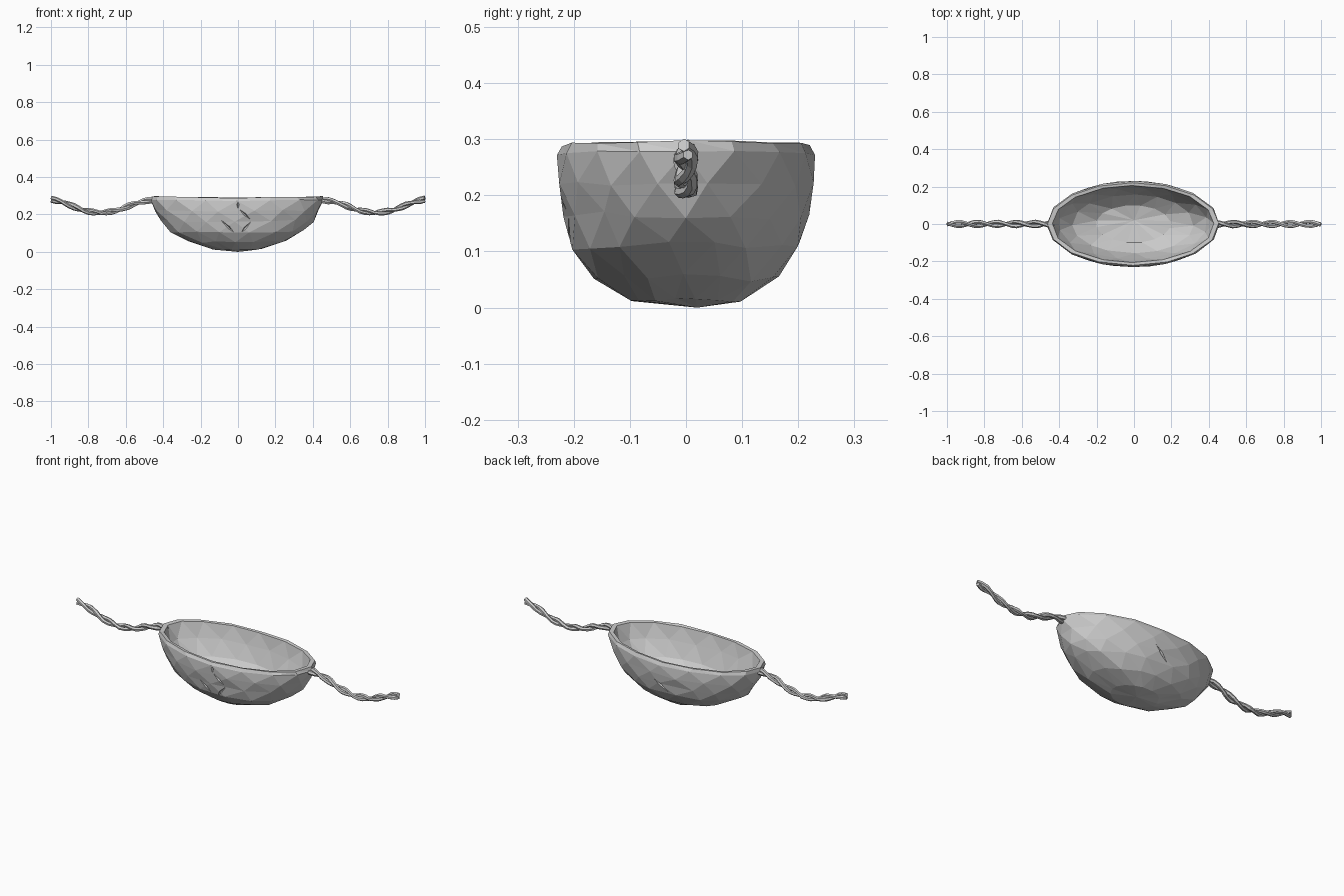
import bpy, bmesh, math, random
from mathutils import Vector

if "Cube" in bpy.data.objects:
    bpy.data.objects.remove(bpy.data.objects["Cube"])

random.seed(7)
SEG = 16


def link(name, data):
    ob = bpy.data.objects.new(name, data)
    bpy.context.collection.objects.link(ob)
    return ob


# Faceted bowl: staggered oval rings outside, over the rim and down the inside
# each ring: half width x, half width y, height, jitter, stagger
RINGS = [(.13, .10, .014, .004, 1), (.262, .165, .053, .007, 0),
         (.362, .207, .110, .007, 1), (.41, .220, .165, .007, 0),
         (.442, .230, .22, .005, 1), (.462, .230, .272, .003, 0),
         (.458, .221, .289, .002, 0), (.432, .206, .287, .002, 0),
         (.398, .188, .215, .004, 1), (.325, .157, .128, .006, 0),
         (.20, .10, .07, .005, 1)]

bm = bmesh.new()


def ring(rx, ry, z, jit, stagger):
    verts = []
    for i in range(SEG):
        a = 2 * math.pi * (i + .5 * stagger) / SEG
        lift = .008 * abs(math.cos(a)) if z > .25 else 0
        r = 1 + random.uniform(-jit, jit)
        a += random.uniform(-jit, jit) * 10
        verts.append(bm.verts.new((rx * r * math.cos(a) - .005, ry * r * math.sin(a),
                                   z + lift + random.uniform(-jit, jit))))
    return verts


def bridge(a, b, stagger):
    for i in range(SEG):
        j = (i + 1) % SEG
        if stagger:
            bm.faces.new((a[i], b[j], b[i]))
            bm.faces.new((a[i], a[j], b[j]))
        else:
            bm.faces.new((a[i], a[j], b[i]))
            bm.faces.new((a[j], b[j], b[i]))


rings = [ring(*p) for p in RINGS]
for k in range(len(rings) - 1):
    bridge(rings[k], rings[k + 1], RINGS[k][4])
for r, z in ((rings[0], 0.0), (rings[-1], .05)):
    c = bm.verts.new((0, .02, z))
    for i in range(SEG):
        bm.faces.new((r[i], r[(i + 1) % SEG], c))
bmesh.ops.recalc_face_normals(bm, faces=bm.faces)
mesh = bpy.data.meshes.new("bowl")
bm.to_mesh(mesh)
bm.free()
bowl = link("bowl", mesh)
bpy.context.view_layer.update()


# Carved scratches: slim tapered wedges cut into the wall
def on_wall(x, z, face):
    """Point on the outer wall and its normal, seen from the front (-1) or back (1)."""
    _, loc, nor, _ = bowl.ray_cast(Vector((x, face, z)), Vector((0, -face, 0)))
    return loc, nor


def wedge(p, q, face):
    a, b = on_wall(*p, face)[0], on_wall(*q, face)[0]
    mid, nor = on_wall((p[0] + q[0]) / 2, (p[1] + q[1]) / 2, face)
    side = (b - a).cross(nor).normalized() * .007
    a, b = a - nor * .003, b - nor * .003
    wb = bmesh.new()
    v = [wb.verts.new(c) for c in (a, b, mid + side, mid - nor * .009,
                                   mid - side, mid + nor * .012)]
    for i in range(4):
        m, n = v[2 + i], v[2 + (i + 1) % 4]
        wb.faces.new((v[0], m, n))
        wb.faces.new((v[1], n, m))
    bmesh.ops.recalc_face_normals(wb, faces=wb.faces)
    me = bpy.data.meshes.new("cutter")
    wb.to_mesh(me)
    wb.free()
    return link("cutter", me)


cutters = [wedge(*s) for s in (((0, .28), (0, .225), -1),
                               ((0, .235), (.075, .165), -1),
                               ((.075, .168), (0, .085), -1),
                               ((-.1, .178), (0, .085), -1),
                               ((.06, .20), (-.05, .115), 1))]
bpy.context.view_layer.objects.active = bowl
for cutter in cutters:
    mod = bowl.modifiers.new("scratch", 'BOOLEAN')
    mod.operation, mod.solver, mod.object = 'DIFFERENCE', 'EXACT', cutter
    bpy.ops.object.modifier_apply(modifier=mod.name)
    bpy.data.objects.remove(cutter)

# Sagging cords of two twisted strands, one at each end
SAG = [(.43, .278), (.50, .272), (.56, .255), (.64, .222), (.73, .208),
       (.82, .219), (.90, .250), (.95, .270), (.998, .281)]


def sag(x):
    for (x0, z0), (x1, z1) in zip(SAG, SAG[1:]):
        if x <= x1 + 1e-6:
            return z0 + (z1 - z0) * (x - x0) / (x1 - x0)
    return SAG[-1][1]


def strand(name, sign, phase):
    cu = bpy.data.curves.new(name, 'CURVE')
    cu.dimensions = '3D'
    cu.bevel_depth = .011
    cu.bevel_resolution = 1
    cu.use_fill_caps = True
    sp = cu.splines.new('POLY')
    n = 24
    sp.points.add(n - 1)
    sp.use_smooth = False
    for i, pt in enumerate(sp.points):
        t = i / (n - 1)
        x = .43 + .568 * t
        a = phase + 2 * math.pi * 2.8 * t
        pt.co = (sign * x, sign * .012 * math.cos(a), sag(x) + .009 * math.sin(a), 1)
        pt.radius = random.uniform(.85, 1.1)
    link(name, cu)


for label, sign in (("right", 1), ("left", -1)):
    for k in range(2):
        strand(f"{label}_cord_strand_{k + 1}", sign, math.pi * k)
